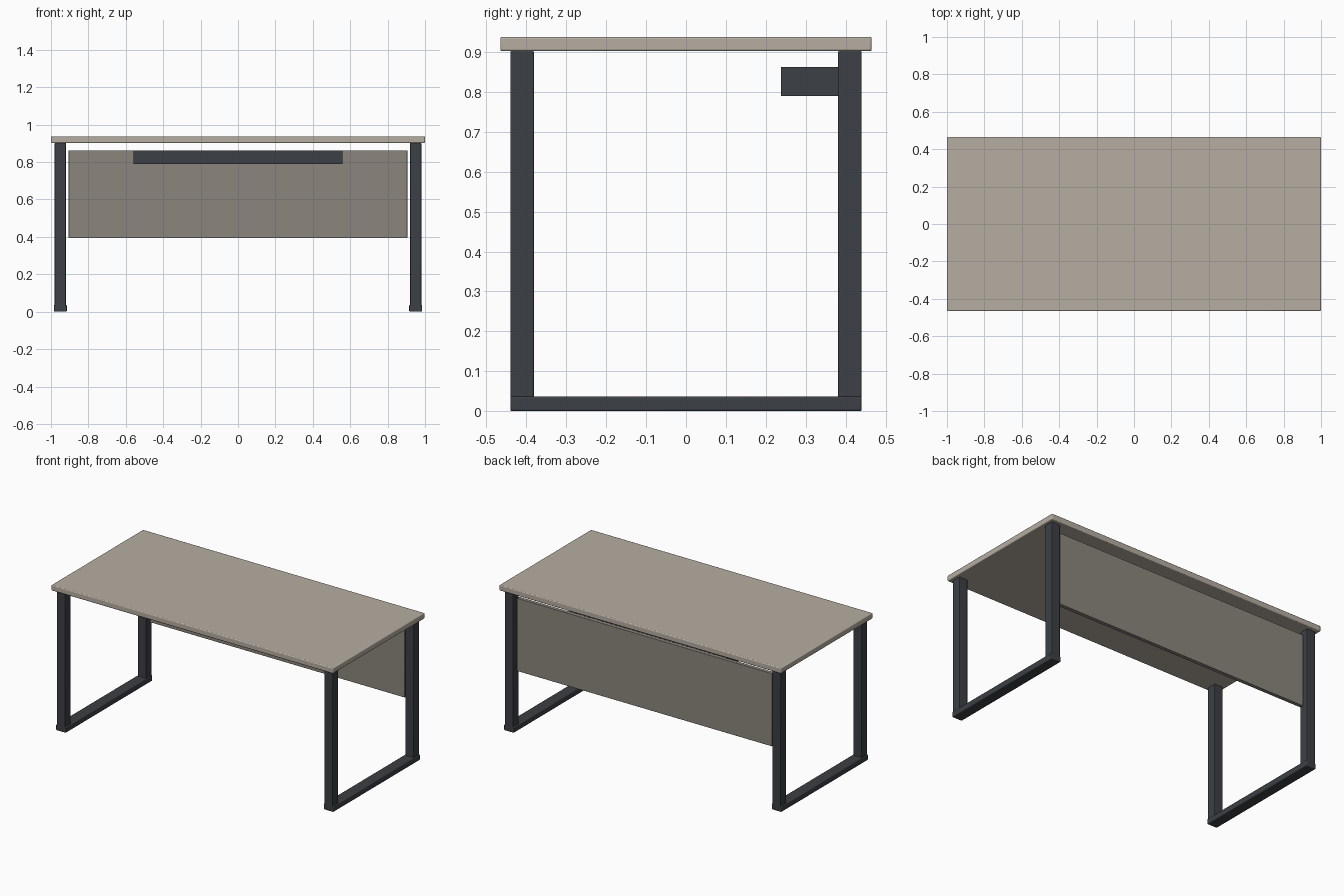
import bpy

if "Cube" in bpy.data.objects:
    bpy.data.objects.remove(bpy.data.objects["Cube"])


def material(name, rgb):
    m = bpy.data.materials.new(name)
    m.diffuse_color = (*rgb, 1.0)
    m.use_nodes = True
    m.node_tree.nodes["Principled BSDF"].inputs["Base Color"].default_value = m.diffuse_color
    return m


TOP = material("warm_laminate", (0.47, 0.42, 0.36))
PANEL = material("grey_laminate", (0.26, 0.235, 0.205))
STEEL = material("dark_steel", (0.045, 0.05, 0.058))


def box(name, lo, hi, mat, bevel=0.0):
    """Axis-aligned box between two corners with optionally rounded edges."""
    centre = [(a + b) / 2 for a, b in zip(lo, hi)]
    bpy.ops.mesh.primitive_cube_add(size=1, location=centre)
    ob = bpy.context.object
    ob.name = name
    ob.scale = [b - a for a, b in zip(lo, hi)]
    bpy.ops.object.transform_apply(location=False, rotation=False, scale=True)
    ob.data.materials.append(mat)
    if bevel:
        mod = ob.modifiers.new("rounded_edges", 'BEVEL')
        mod.width = bevel
        mod.segments = 3
        bpy.ops.object.shade_smooth_by_angle()
    return ob


# Desktop
box("desktop", (-1, -0.465, 0.902), (1, 0.465, 0.938), TOP, 0.005)

# Two leg frames: a floor rail with a front and a back post each
for side, s in (("left", -1), ("right", 1)):
    def span(a, b):
        return sorted((s * a, s * b))

    x0, x1 = span(0.915, 0.985)
    box(f"{side}_foot_rail", (x0, -0.44, 0), (x1, 0.44, 0.037), STEEL, 0.005)
    x0, x1 = span(0.92, 0.98)
    box(f"{side}_front_post", (x0, -0.44, 0.03), (x1, -0.381, 0.903), STEEL, 0.004)
    box(f"{side}_back_post", (x0, 0.381, 0.03), (x1, 0.44, 0.903), STEEL, 0.004)

# Modesty panel between the back posts
box("modesty_panel", (-0.905, 0.398, 0.395), (0.905, 0.422, 0.862), PANEL, 0.001)

# Cable tray fixed to the front of the panel
box("cable_tray", (-0.56, 0.238, 0.79), (0.558, 0.4, 0.8625), STEEL)
